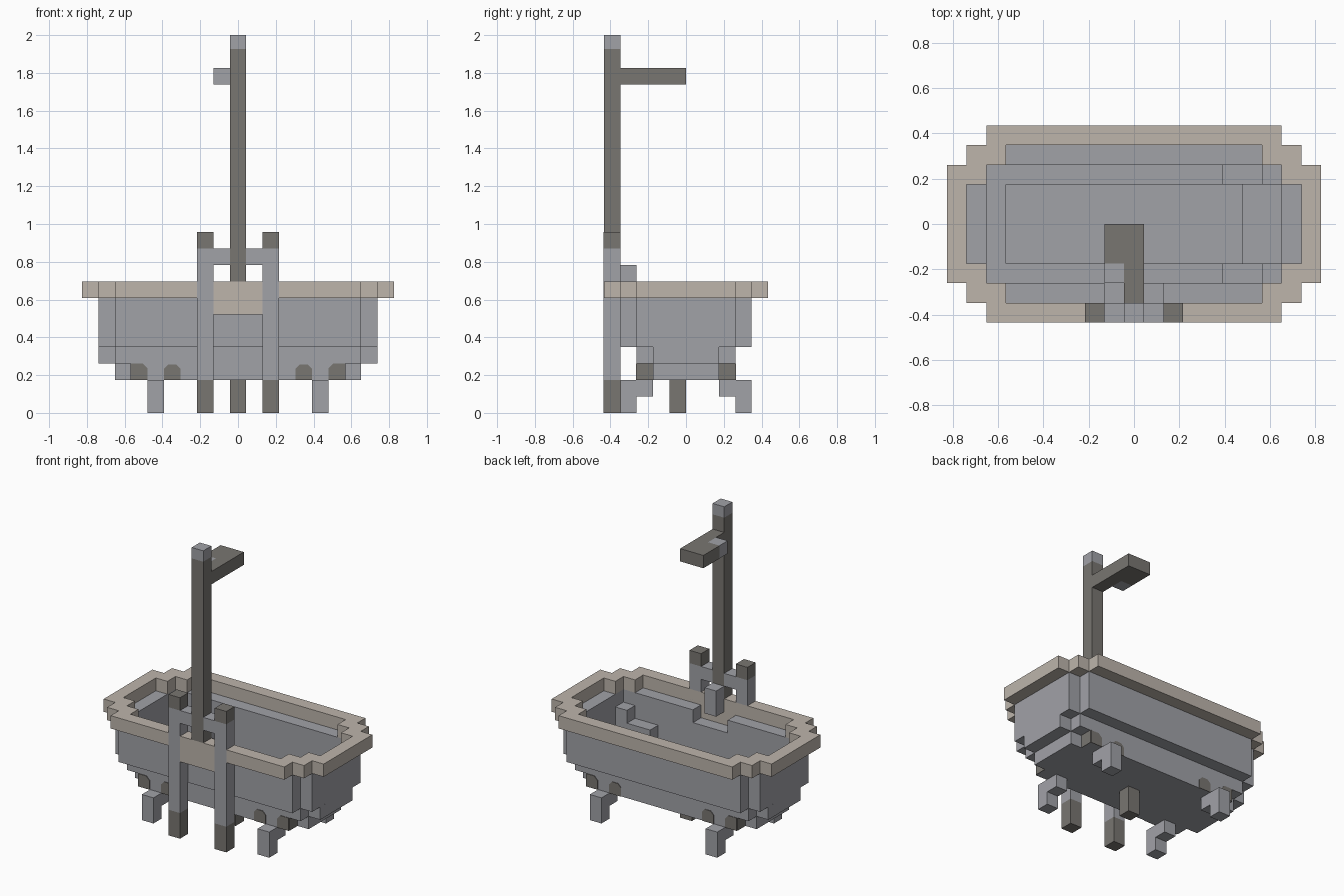
import bpy, bmesh
from mathutils import Vector

cube = bpy.data.objects.get("Cube")
if cube:
    bpy.data.objects.remove(cube, do_unlink=True)

U = 2 / 23  # one block


def material(name, r, g, b):
    m = bpy.data.materials.new(name)
    m.use_nodes = True
    m.diffuse_color = (r, g, b, 1)
    m.node_tree.nodes["Principled BSDF"].inputs["Base Color"].default_value = (r, g, b, 1)
    return m


BEIGE = material("warm_beige", 0.51, 0.46, 0.41)
GREY = material("cool_grey", 0.355, 0.36, 0.39)
DARK = material("dark_brown_grey", 0.19, 0.18, 0.165)


def finish(name, bm, mats):
    bmesh.ops.recalc_face_normals(bm, faces=bm.faces)
    me = bpy.data.meshes.new(name)
    bm.to_mesh(me)
    bm.free()
    for m in mats:
        me.materials.append(m)
    ob = bpy.data.objects.new(name, me)
    bpy.context.collection.objects.link(ob)
    return ob


def blocks(name, mat, *boxes):
    """Boxes given in block units as (x0, x1, y0, y1, z0, z1)."""
    bm = bmesh.new()
    for x0, x1, y0, y1, z0, z1 in boxes:
        vs = bmesh.ops.create_cube(bm, size=1)["verts"]
        for v in vs:
            v.co = Vector((x1 if v.co.x > 0 else x0,
                           y1 if v.co.y > 0 else y0,
                           z1 if v.co.z > 0 else z0)) * U
    return finish(name, bm, [mat])


def stepped_layer(name, mat, outline, z0, z1, hole=None):
    """Stepped outline (half x, half y pairs), optionally hollow, on the block grid."""
    inside = lambda x, y, o: any(abs(x) < a and abs(y) < b for a, b in o)
    cells = {(i, j) for i in range(-10, 10) for j in range(-5, 5)
             if inside(i + .5 - .5 + .0, j + .5, outline)
             and not (hole and inside(i, j + .5, hole))}
    bm = bmesh.new()
    verts = {}

    def vert(x, y, z):
        k = (x, y, z)
        if k not in verts:
            verts[k] = bm.verts.new(Vector(k) * U)
        return verts[k]

    for i, j in cells:  # cell i spans i - 0.5 to i + 0.5
        c = [(i - .5, j), (i + .5, j), (i + .5, j + 1), (i - .5, j + 1)]
        bm.faces.new([vert(x, y, z1) for x, y in c])
        bm.faces.new([vert(x, y, z0) for x, y in reversed(c)])
        for k, (di, dj) in enumerate([(0, -1), (1, 0), (0, 1), (-1, 0)]):
            if (i + di, j + dj) not in cells:
                p, q = c[k], c[(k + 1) % 4]
                bm.faces.new([vert(*p, z0), vert(*q, z0), vert(*q, z1), vert(*p, z1)])
    bmesh.ops.dissolve_limit(bm, angle_limit=0.01, verts=bm.verts, edges=bm.edges)
    return finish(name, bm, [mat])


# Tub: rim, walls and floor
stepped_layer("tub_rim", BEIGE, [(7.5, 5), (8.5, 4), (9.5, 3)], 7, 8,
              [(6.5, 4), (7.5, 3), (8.5, 2)])
blocks("tub_walls", GREY,
       (-7.5, 7.5, 3, 4, 4, 7),
       (-7.5, -1.5, -4, -3, 4, 7), (1.5, 7.5, -4, -3, 4, 7), (-1.5, 1.5, -4, -3, 4, 6),
       (7.5, 8.5, -3, 3, 4, 7), (-8.5, -7.5, -3, 3, 4, 7))
stepped_layer("tub_lower_walls", GREY, [(7.5, 3), (8.5, 2)], 3, 4, [(6.5, 2)])
stepped_layer("tub_floor", GREY, [(6.5, 3), (7.5, 2)], 2, 3)

# Raised seat inside one end
blocks("inner_seat", GREY, (5.5, 6.5, -2, 2, 3, 4),
       (4.5, 7.5, -3, -2, 4, 5), (4.5, 7.5, 2, 3, 4, 5),
       (6.5, 7.5, -3, -2, 5, 6), (6.5, 7.5, 2, 3, 5, 6))

# Feet, and dark mounting patches around each one
patches = bmesh.new()


def patch(points, offset):
    f = patches.faces.new([patches.verts.new(Vector(p) * U) for p in points])
    ext = bmesh.ops.extrude_face_region(patches, geom=[f])["geom"]
    for v in ext:
        if isinstance(v, bmesh.types.BMVert):
            v.co += Vector(offset)


for sx, side in ((1, "left"), (-1, "right")):
    for sy, end in ((1, "back"), (-1, "front")):
        xs = sorted((sx * 4.5, sx * 5.5))
        blocks(f"{end}_{side}_foot", GREY,
               (*xs, *sorted((sy * 3, sy * 4)), 0, 2),
               (*xs, *sorted((sy * 2, sy * 3)), 1, 2))
        inner = [(3.5, 2), (4.5, 2), (4.5, 2.7), (4.25, 2.95), (3.75, 2.95), (3.5, 2.7)]
        outer = [(5.5, 2), (6.5, 2), (6.5, 3), (5.8, 3), (5.5, 2.7)]
        for prof in (inner, outer):
            patch([(sx * x, sy * 3, z) for x, z in prof], (0, sy * 0.004, 0))
        patch([(sx * 6.5, sy * y, z) for y, z in ((2, 2), (3, 2), (3, 3), (2, 3))],
              (sx * 0.004, 0, 0))
finish("foot_patches", patches, [DARK])
blocks("drain_pipe", DARK, (-.5, .5, -1, 0, 0, 2))

# Water pipes standing in front of the tub
for sx, side in ((1, "left"), (-1, "right")):
    xs = sorted((sx * 1.5, sx * 2.5))
    blocks(f"{side}_pipe", GREY, (*xs, -5.01, -4, 2, 10))
    blocks(f"{side}_pipe_base", DARK, (*xs, -5.01, -4, 0, 2))
    blocks(f"{side}_tap_handle", DARK, (*xs, -5.01, -4, 10, 11))
    blocks(f"{side}_crossbar", GREY, (*sorted((sx * .5, sx * 1.5)), -5, -4, 9, 10))
blocks("pipe_backing_plate", BEIGE, (-1.5, 1.5, -5, -4, 6, 8))
blocks("spout", GREY, (-.5, .5, -4, -3, 7, 9))

# Shower pole and arm
blocks("shower_pole", DARK, (-.5, .5, -5, -4, 8, 22.15))
blocks("shower_pole_tip", GREY, (-.5, .5, -5, -4, 22.15, 23))
blocks("shower_arm", DARK, (-.5, .5, -4, 0, 20, 21), (-1.5, -.5, -2, 0, 20, 21))
blocks("shower_valve", GREY, (-1.5, -.5, -3, -2, 20, 21))
